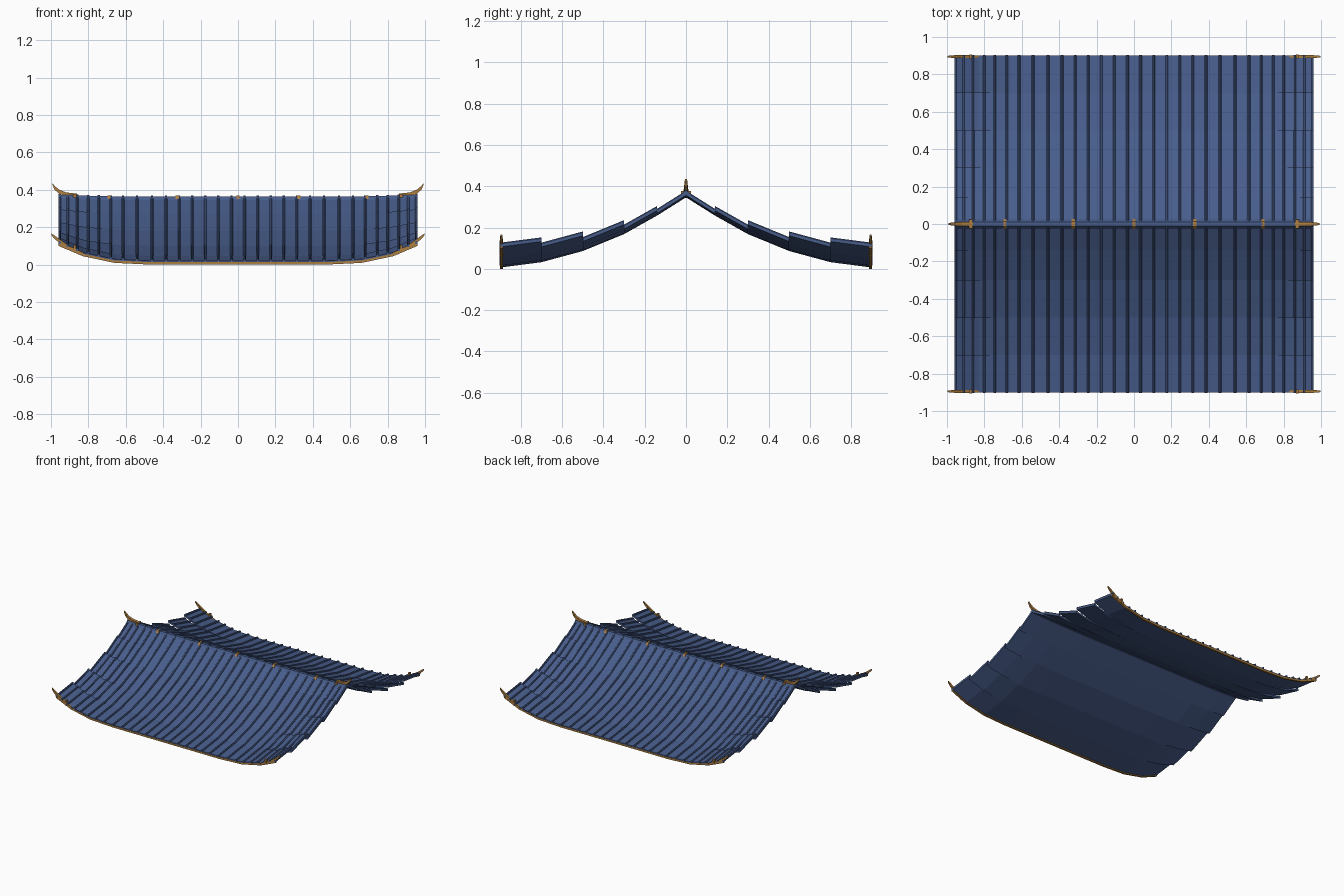
import bpy, bmesh

if "Cube" in bpy.data.objects:
    bpy.data.objects.remove(bpy.data.objects["Cube"])


def material(name, rgb):
    m = bpy.data.materials.new(name)
    m.use_nodes = True
    m.diffuse_color = (*rgb, 1)
    m.node_tree.nodes["Principled BSDF"].inputs["Base Color"].default_value = (*rgb, 1)
    return m


BLUE = material("slate blue", (0.065, 0.11, 0.26))
GOLD = material("aged gold", (0.42, 0.21, 0.05))

# Roof slope from ridge to eave (distance, height), and upturn of each tier's ends
SLOPE = [(0, 0.36), (0.14, 0.272), (0.3, 0.182), (0.5, 0.1), (0.7, 0.046), (0.9, 0.02)]
LIFTS = [0.01, 0.024, 0.046, 0.074, 0.1]
# Share of the upturn across the half width
SWEEP = [(0, 0), (0.47, 0), (0.66, 0.09), (0.83, 0.45), (0.96, 1)]
XS = [-x for x, _ in SWEEP[:0:-1]] + [x for x, _ in SWEEP[1:]]
THICK = 0.014


def upturn(x):
    x = abs(x)
    for (a, fa), (b, fb) in zip(SWEEP, SWEEP[1:]):
        if x <= b:
            return fa + (fb - fa) * (x - a) / (b - a)
    return 1


def loft(bm, rings):
    """Join equal cross-sections into a closed solid."""
    rows = [[bm.verts.new(p) for p in ring] for ring in rings]
    n = len(rows[0])
    for a, b in zip(rows, rows[1:]):
        for i in range(n):
            j = (i + 1) % n
            bm.faces.new((a[i], a[j], b[j], b[i]))
    bm.faces.new(rows[0][::-1])
    bm.faces.new(rows[-1])


def box(bm, x, y, z, w, d, h):
    loft(bm, [[(x + s * w, y - d, z - h), (x + s * w, y + d, z - h),
               (x + s * w, y + d, z + h), (x + s * w, y - d, z + h)] for s in (-0.5, 0.5)])


def finish(bm, name, mat):
    bmesh.ops.recalc_face_normals(bm, faces=bm.faces)
    mesh = bpy.data.meshes.new(name)
    bm.to_mesh(mesh)
    bm.free()
    mesh.materials.append(mat)
    bpy.context.collection.objects.link(bpy.data.objects.new(name, mesh))


# Rib positions, closer together toward the upturned ends
half = [0.035 + 0.07 * i for i in range(6)] + [0.46, 0.54, 0.615, 0.68, 0.745, 0.8, 0.86, 0.91, 0.953]
RIBS = [s * x for x in half for s in (-1, 1)]
RIB_SHAPE = [(-0.007, -0.004), (-0.007, 0.004), (-0.003, 0.009),
             (0.003, 0.009), (0.007, 0.004), (0.007, -0.004)]

for side, label in ((-1, "front"), (1, "back")):
    # Overlapping roof tiers with their ribs
    for k, lift in enumerate(LIFTS):
        (y0, z0), (y1, z1) = SLOPE[k], SLOPE[k + 1]
        bm = bmesh.new()
        rings = []
        for x in XS:
            u = lift * upturn(x)
            rings.append([(x, side * y0, z0 + u), (x, side * y1, z1 + u),
                          (x, side * y1, z1 + u - THICK), (x, side * y0, z0 + u - THICK)])
        loft(bm, rings)
        finish(bm, f"{label}_roof_tier_{k + 1}", BLUE)

        bm = bmesh.new()
        end = y1 + (0.004 if k == 4 else 0)
        for x in RIBS:
            u = lift * upturn(x)
            loft(bm, [[(x + dx, side * y, z + u + dz) for dx, dz in RIB_SHAPE]
                      for y, z in ((y0, z0), (end, z1))])
        finish(bm, f"{label}_ribs_{k + 1}", BLUE)

    # Gold trim under the eave edge
    bm = bmesh.new()
    rings = []
    for x in XS:
        z = LIFTS[-1] * upturn(x)
        rings.append([(x, side * 0.888, z), (x, side * 0.902, z),
                      (x, side * 0.902, z + 0.013), (x, side * 0.888, z + 0.013)])
    loft(bm, rings)
    finish(bm, f"{label}_eave_trim", GOLD)

# Ridge cap with small studs
bm = bmesh.new()
CAP = [(-0.026, 0.344), (-0.012, 0.364), (0.012, 0.364), (0.026, 0.344)]
loft(bm, [[(x, y, z + LIFTS[0] * upturn(x)) for y, z in CAP] for x in XS])
finish(bm, "ridge_cap", BLUE)

bm = bmesh.new()
for x in RIBS:
    box(bm, x, 0, 0.365 + LIFTS[0] * upturn(x), 0.012, 0.008, 0.004)
finish(bm, "ridge_studs", BLUE)

# Gold clasps along the ridge
bm = bmesh.new()
for x in (0, 0.325, -0.325, 0.69, -0.69):
    loft(bm, [[(x + s * 0.009, y * 1.05, z + 0.006) for y, z in CAP] for s in (-1, 1)])
finish(bm, "ridge_clasps", GOLD)


def horn(bm, path, s, y):
    """Tapered upswept finial: path of x, z, half depth, half height."""
    loft(bm, [[(s * x, y - d, z - h), (s * x, y + d, z - h),
               (s * x, y + d, z + h), (s * x, y - d, z + h)] for x, z, d, h in path])


# Upswept horns at the ridge ends and eave corners
RIDGE_HORN = [(0.86, 0.371, 0.012, 0.008), (0.92, 0.376, 0.011, 0.01), (0.955, 0.389, 0.009, 0.011),
              (0.98, 0.41, 0.007, 0.01), (0.992, 0.43, 0.005, 0.005)]
EAVE_HORN = [(0.83, 0.058, 0.006, 0.008), (0.9, 0.088, 0.008, 0.01), (0.95, 0.122, 0.008, 0.011),
             (0.98, 0.146, 0.006, 0.009), (0.998, 0.162, 0.004, 0.005)]
bm = bmesh.new()
for s in (-1, 1):
    horn(bm, RIDGE_HORN, s, 0)
    box(bm, s * 0.872, 0, 0.368, 0.018, 0.024, 0.009)
finish(bm, "ridge_horns", GOLD)

bm = bmesh.new()
for s in (-1, 1):
    for y in (-0.895, 0.895):
        horn(bm, EAVE_HORN, s, y)
        box(bm, s * 0.872, y, 0.085, 0.014, 0.01, 0.02)
finish(bm, "eave_horns", GOLD)
